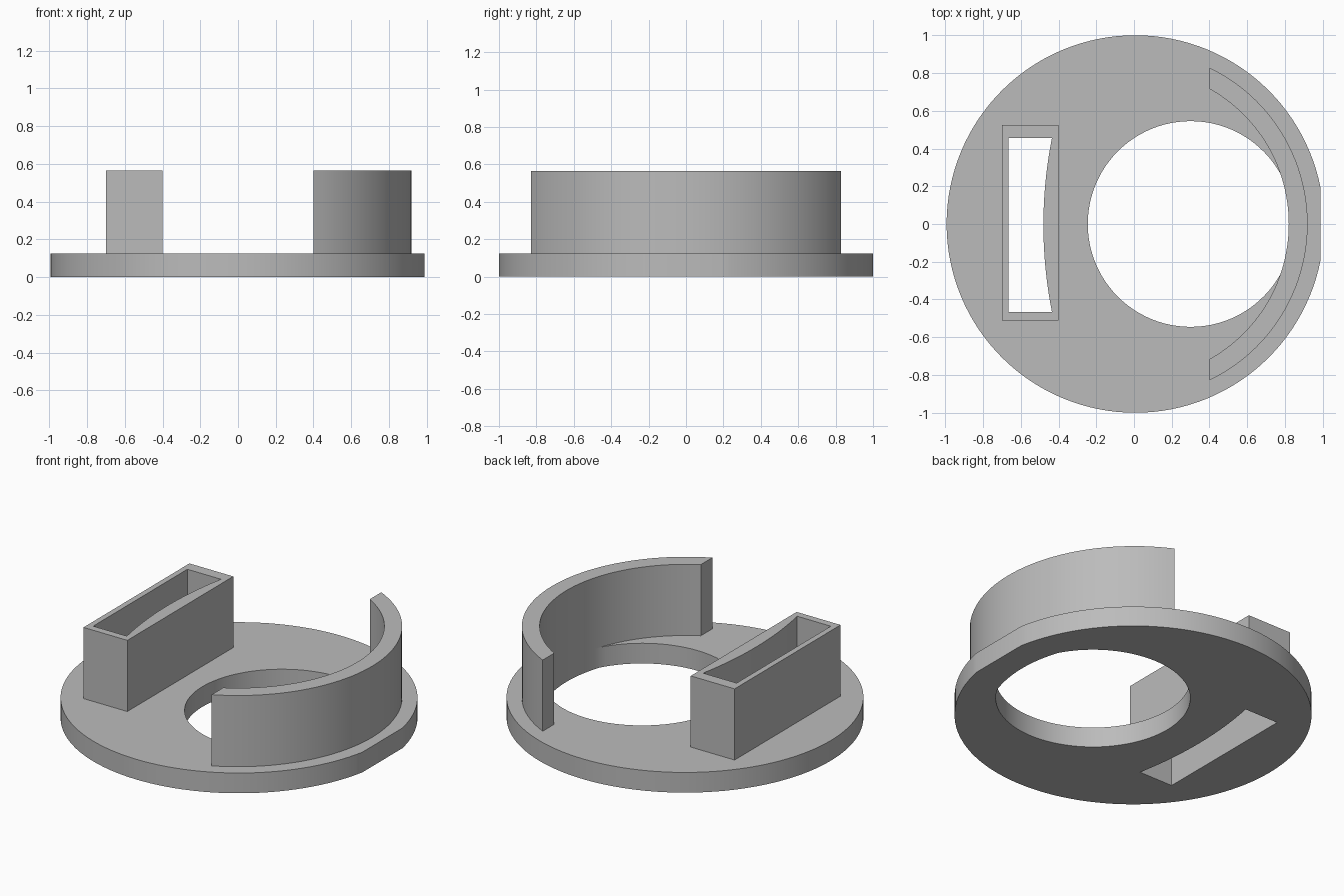
import bpy
import bmesh
from math import sin, cos, acos, asin, pi, radians

cube = bpy.data.objects.get("Cube")
if cube:
    bpy.data.objects.remove(cube, do_unlink=True)

grey = bpy.data.materials.new("plain grey")
grey.use_nodes = True
colour = (0.5, 0.5, 0.5, 1)
grey.diffuse_color = colour
grey.node_tree.nodes["Principled BSDF"].inputs["Base Color"].default_value = colour


def arc(cx, r, start, end, n):
    """Points on an arc centred on the x axis, both ends included."""
    steps = [start + (end - start) * i / n for i in range(n + 1)]
    return [(cx + r * cos(a), r * sin(a)) for a in steps]


def prism(name, loops, z0, z1):
    """Upright solid from an outline, followed by any hole outlines."""
    bm = bmesh.new()
    caps = ([], [])
    for loop in loops:
        low, high = ([bm.verts.new((x, y, z)) for x, y in loop] for z in (z0, z1))
        for i in range(len(loop)):
            j = (i + 1) % len(loop)
            bm.faces.new((low[i], low[j], high[j], high[i]))
            caps[0].append(bm.edges.get((low[i], low[j])))
            caps[1].append(bm.edges.get((high[i], high[j])))
    for edges in caps:
        bmesh.ops.triangle_fill(bm, edges=edges, use_beauty=True)
    bmesh.ops.recalc_face_normals(bm, faces=bm.faces)
    mesh = bpy.data.meshes.new(name)
    bm.to_mesh(mesh)
    bm.free()
    mesh.materials.append(grey)
    obj = bpy.data.objects.new(name, mesh)
    bpy.context.collection.objects.link(obj)
    bpy.ops.object.select_all(action="DESELECT")
    obj.select_set(True)
    bpy.context.view_layer.objects.active = obj
    bpy.ops.object.shade_smooth_by_angle(angle=radians(30))
    return obj


PLATE_TOP, TOP = 0.125, 0.565
WALL_IN, WALL_OUT, WALL_END = 0.82, 0.92, 0.4
HOLE_X, HOLE_R = 0.3, 0.545

# Round plate outline with a small flat on the left side
flat = asin(0.195)
plate = arc(0.007, 1, flat, 2 * pi - flat, 120)

# Round opening, trimmed where it meets the inside of the curved wall
meet_x = (WALL_IN ** 2 - HOLE_R ** 2 + HOLE_X ** 2) / (2 * HOLE_X)
a_hole = acos((meet_x - HOLE_X) / HOLE_R)
a_wall = acos(meet_x / WALL_IN)
opening = arc(HOLE_X, HOLE_R, a_hole, 2 * pi - a_hole, 80)
opening += arc(0, WALL_IN, -a_wall, a_wall, 16)[1:-1]

# Slot with one bowed side, running through both the plate and the box
bow = asin(0.46 / 2.37)
slot = [(x, y - 0.005) for x, y in arc(1.89, 2.37, pi - bow, pi + bow, 20)]
slot += [(-0.665, -0.465), (-0.665, 0.455)]

prism("base_plate", [plate, opening, slot], 0, PLATE_TOP)

# Slotted box
box = [(-0.7, -0.51), (-0.4, -0.51), (-0.4, 0.525), (-0.7, 0.525)]
prism("slotted_box", [box, slot], PLATE_TOP, TOP)

# Curved wall with ends cut square to the x axis
a_out, a_in = acos(WALL_END / WALL_OUT), acos(WALL_END / WALL_IN)
wall = arc(0, WALL_OUT, -a_out, a_out, 48) + arc(0, WALL_IN, a_in, -a_in, 48)
prism("curved_wall", [wall], PLATE_TOP, TOP)
